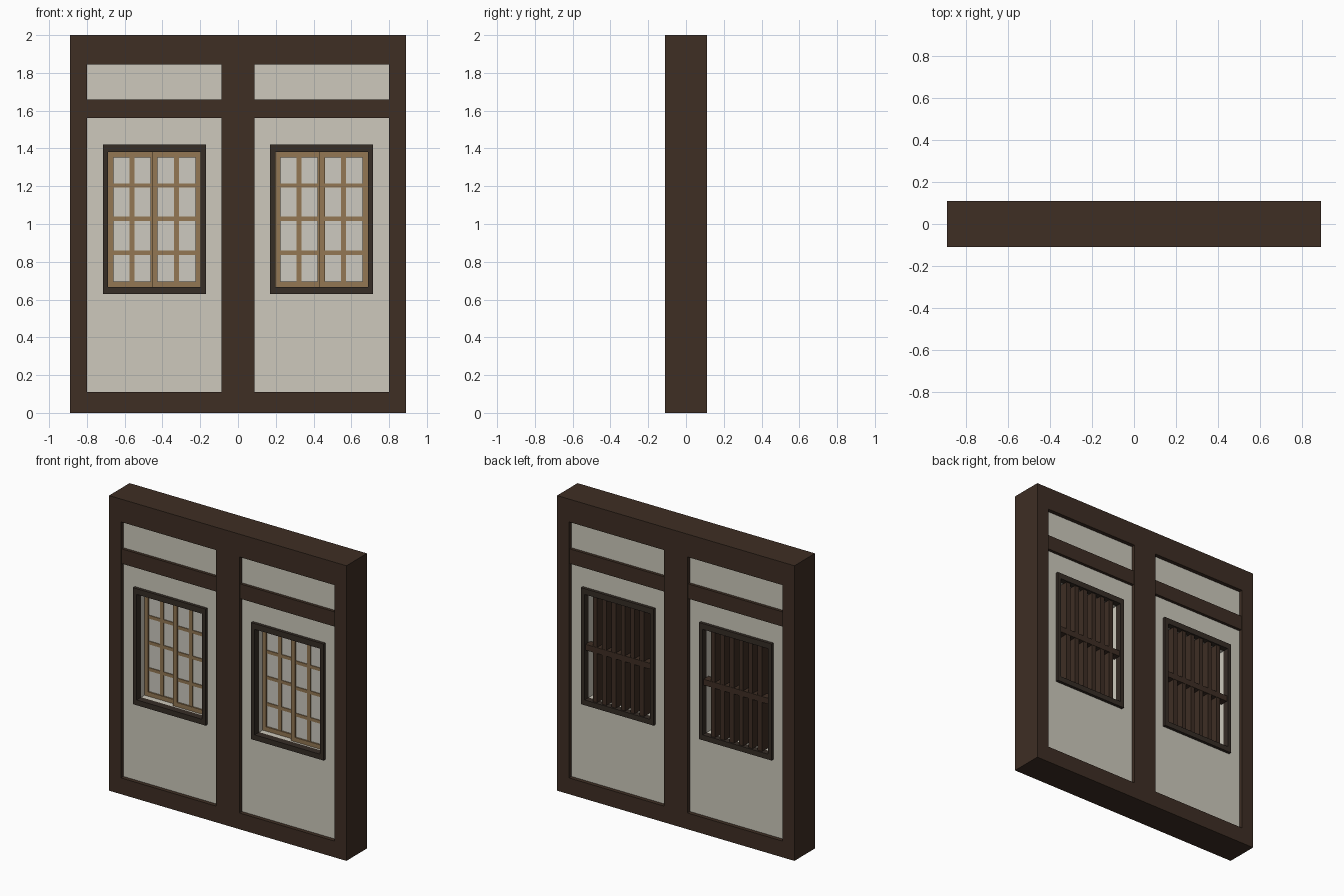
import bpy, bmesh

if "Cube" in bpy.data.objects:
    bpy.data.objects.remove(bpy.data.objects["Cube"])


def material(name, rgb):
    def lin(c):
        c /= 255
        return c / 12.92 if c <= 0.04045 else ((c + 0.055) / 1.055) ** 2.4
    m = bpy.data.materials.new(name)
    m.diffuse_color = (*[lin(c) for c in rgb], 1)
    m.use_nodes = True
    m.node_tree.nodes["Principled BSDF"].inputs["Base Color"].default_value = m.diffuse_color
    return m


TIMBER = material("dark timber", (62, 46, 36))
TRIM = material("window trim brown", (54, 45, 38))
PLASTER = material("pale plaster", (205, 201, 188))
SASH = material("tan wood", (147, 119, 83))
PAPER = material("window paper", (205, 202, 192))


def finish(name, bm, mat):
    bmesh.ops.recalc_face_normals(bm, faces=bm.faces)
    me = bpy.data.meshes.new(name)
    bm.to_mesh(me)
    bm.free()
    me.materials.append(mat)
    ob = bpy.data.objects.new(name, me)
    bpy.context.collection.objects.link(ob)
    return ob


def boxes(name, mat, specs):
    """One object from boxes given as (x0, x1, y0, y1, z0, z1)."""
    bm = bmesh.new()
    for x0, x1, y0, y1, z0, z1 in specs:
        for v in bmesh.ops.create_cube(bm, size=1)["verts"]:
            v.co.x = x0 if v.co.x < 0 else x1
            v.co.y = y0 if v.co.y < 0 else y1
            v.co.z = z0 if v.co.z < 0 else z1
    return finish(name, bm, mat)


def ring(name, mat, outer, inner, y0, y1):
    """Rectangular slab with a rectangular hole; rects are (x0, x1, z0, z1)."""
    bm = bmesh.new()

    def loop(r, y):
        x0, x1, z0, z1 = r
        return [bm.verts.new((x, y, z)) for x, z in
                ((x0, z0), (x1, z0), (x1, z1), (x0, z1))]
    of, nf, nb, ob = loop(outer, y0), loop(inner, y0), loop(inner, y1), loop(outer, y1)
    for a, b in ((of, nf), (nf, nb), (nb, ob), (ob, of)):
        for i in range(4):
            j = (i + 1) % 4
            bm.faces.new((a[i], a[j], b[j], b[i]))
    return finish(name, bm, mat)


# Timber frame: posts, sill, lintel and middle rail
D = 0.11
boxes("posts", TIMBER, [(-0.89, -0.80, -D, D, 0, 2), (-0.087, 0.087, -D, D, 0, 2),
                        (0.80, 0.89, -D, D, 0, 2)])
for name, z0, z1, d in (("sill_beam", 0, 0.11, D), ("middle_rail", 1.56, 1.66, 0.103),
                        ("top_beam", 1.845, 2, D)):
    boxes(name, TIMBER, [(-0.80, -0.087, -d, d, z0, z1), (0.087, 0.80, -d, d, z0, z1)])


def sash(name, x0, x1, y):
    """Tan lattice sash with a paper pane behind the bars."""
    z0, z1, t = 0.667, 1.38, 0.029
    ring(name, SASH, (x0, x1, z0, z1), (x0 + t, x1 - t, z0 + t, z1 - t), y, y + 0.024)
    c = (x0 + x1) / 2
    bars = [(c - 0.013, c + 0.013, y + 0.004, y + 0.02, z0 + t, z1 - t)]
    bars += [(x0 + t, x1 - t, y + 0.005, y + 0.019, z - 0.011, z + 0.011)
             for z in (0.848, 1.028, 1.203)]
    boxes(name + "_bars", SASH, bars)
    boxes(name + "_paper", PAPER, [(x0 + t, x1 - t, y + 0.01, y + 0.014, z0 + t, z1 - t)])


for side, s in (("left", -1), ("right", 1)):
    c = s * 0.4425
    a, b = sorted((s * 0.087, s * 0.80))
    hole = (c - 0.246, c + 0.246, 0.665, 1.382)
    # Plaster infill
    boxes(side + "_upper_plaster", PLASTER, [(a, b, -0.083, 0.083, 1.66, 1.845)])
    ring(side + "_lower_plaster", PLASTER, (a, b, 0.11, 1.56), hole, -0.083, 0.083)
    # Window trim on both faces
    edge = (c - 0.272, c + 0.272, 0.63, 1.42)
    lip = (hole[0] + 0.001, hole[1] - 0.001, hole[2] + 0.001, hole[3] - 0.001)
    ring(side + "_front_trim", TRIM, edge, lip, -0.103, -0.055)
    ring(side + "_back_trim", TRIM, edge, lip, 0.06, 0.103)
    # Sliding sashes, the right one in front
    sash(side + "_rear_sash", c - 0.246, c + 0.008, -0.02)
    sash(side + "_front_sash", c - 0.012, c + 0.246, -0.045)
    # Deep vertical slats and cross rail on the back
    n, w = 6, 0.492
    boxes(side + "_back_slats", TIMBER,
          [(x - 0.016, x + 0.016, 0.028, 0.092, hole[2], hole[3])
           for x in (hole[0] + w * (i + 1) / (n + 1) for i in range(n))])
    boxes(side + "_back_rail", TIMBER, [(hole[0], hole[1], 0.04, 0.094, 1.0, 1.04)])
